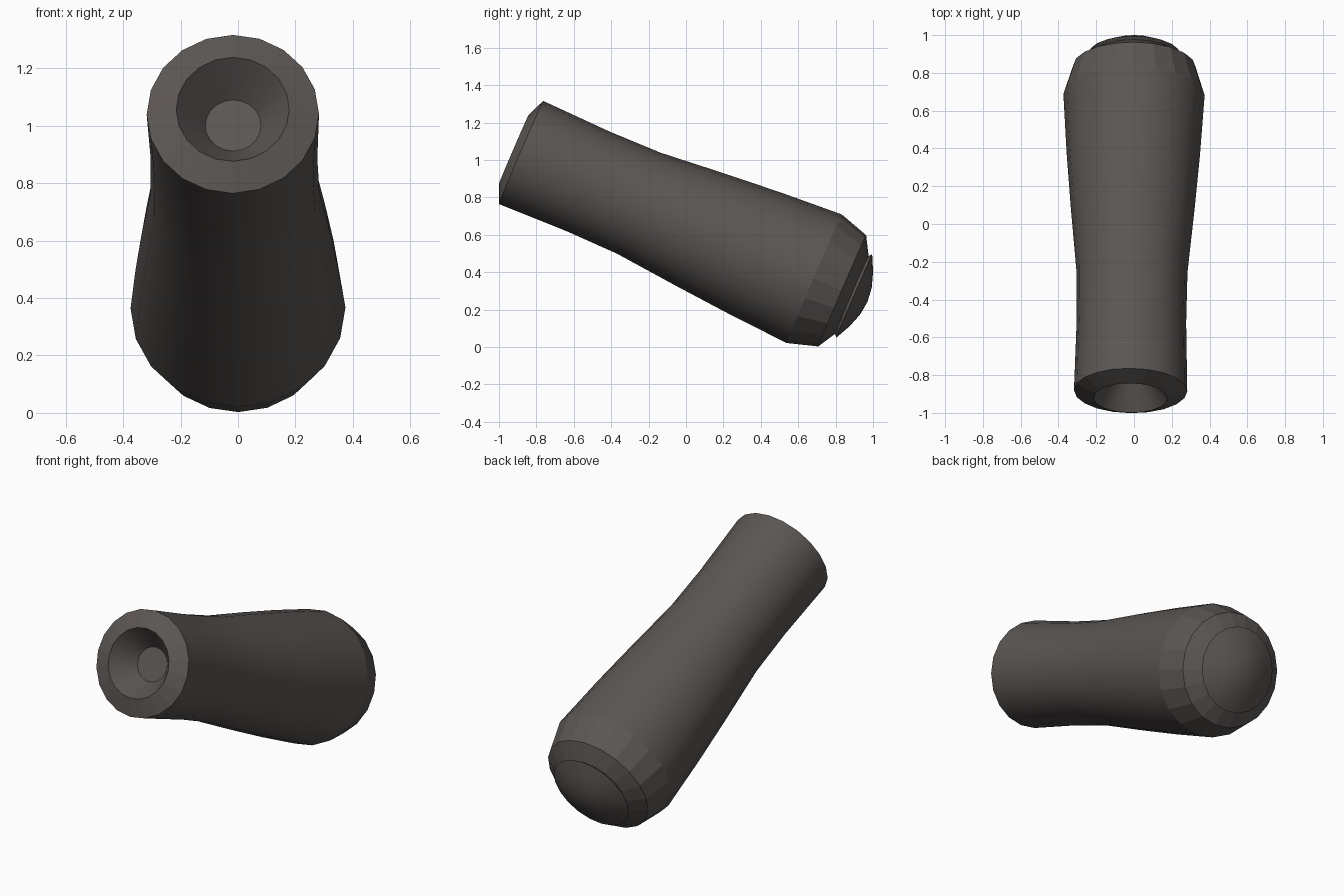
import bpy, bmesh, math
from mathutils import Vector

if "Cube" in bpy.data.objects:
    bpy.data.objects.remove(bpy.data.objects["Cube"])

SIDES = 20
START = Vector((-0.018, -0.8825, 1.04))       # centre of the narrow rim
AXIS = (Vector((0.0, 0.685, 0.365)) - START).normalized()
U = Vector((1, 0, 0))
U = (U - AXIS * U.dot(AXIS)).normalized()
V = AXIS.cross(U)

mat = bpy.data.materials.new("dark_grey")
mat.diffuse_color = (0.105, 0.094, 0.088, 1)
mat.use_nodes = True
mat.node_tree.nodes["Principled BSDF"].inputs["Base Color"].default_value = mat.diffuse_color


def lathe(name, profile, smooth_bands):
    """Revolve (distance, radius) pairs about the tilted axis, capping both ends."""
    bm = bmesh.new()
    rings = []
    for t, r in profile:
        c = START + AXIS * t
        if r == 0:
            rings.append([bm.verts.new(c)] * SIDES)
            continue
        ring = []
        for i in range(SIDES):
            a = 2 * math.pi * i / SIDES
            ring.append(bm.verts.new(c + U * (r * math.cos(a)) + V * (r * math.sin(a))))
        rings.append(ring)
    bands = {}
    for b in range(len(rings) - 1):
        for i in range(SIDES):
            j = (i + 1) % SIDES
            loop = [rings[b][i], rings[b][j], rings[b + 1][j], rings[b + 1][i]]
            f = bm.faces.new(list(dict.fromkeys(loop)))
            f.smooth = b in smooth_bands
            bands[f] = b
    for ring in (rings[0], rings[-1]):
        if ring[0] is not ring[1]:
            bm.faces.new(ring)
    # hard edges wherever a smooth band meets a flat one
    for e in bm.edges:
        if len(e.link_faces) == 2:
            e.smooth = all(f.smooth for f in e.link_faces) and e.calc_face_angle(0) < math.radians(35)
    bmesh.ops.recalc_face_normals(bm, faces=bm.faces)
    me = bpy.data.meshes.new(name)
    bm.to_mesh(me)
    bm.free()
    me.materials.append(mat)
    ob = bpy.data.objects.new(name, me)
    bpy.context.collection.objects.link(ob)
    return ob


# handle: recess floor, recess cone, raised lip, waisted grip, bevelled butt
lathe("handle", [(0.10, 0.097), (-0.042, 0.197), (0.0, 0.30),
                 (0.394, 0.29), (0.687, 0.294), (1.043, 0.327), (1.363, 0.353),
                 (1.707, 0.374), (1.87, 0.324), (1.93, 0.22)],
      {0, 2, 3, 4, 5, 6})

# domed end cap
lathe("end_cap", [(1.925, 0.225), (1.94, 0.243), (1.981, 0.16), (2.008, 0.08), (2.018, 0)],
      {1, 2, 3})
